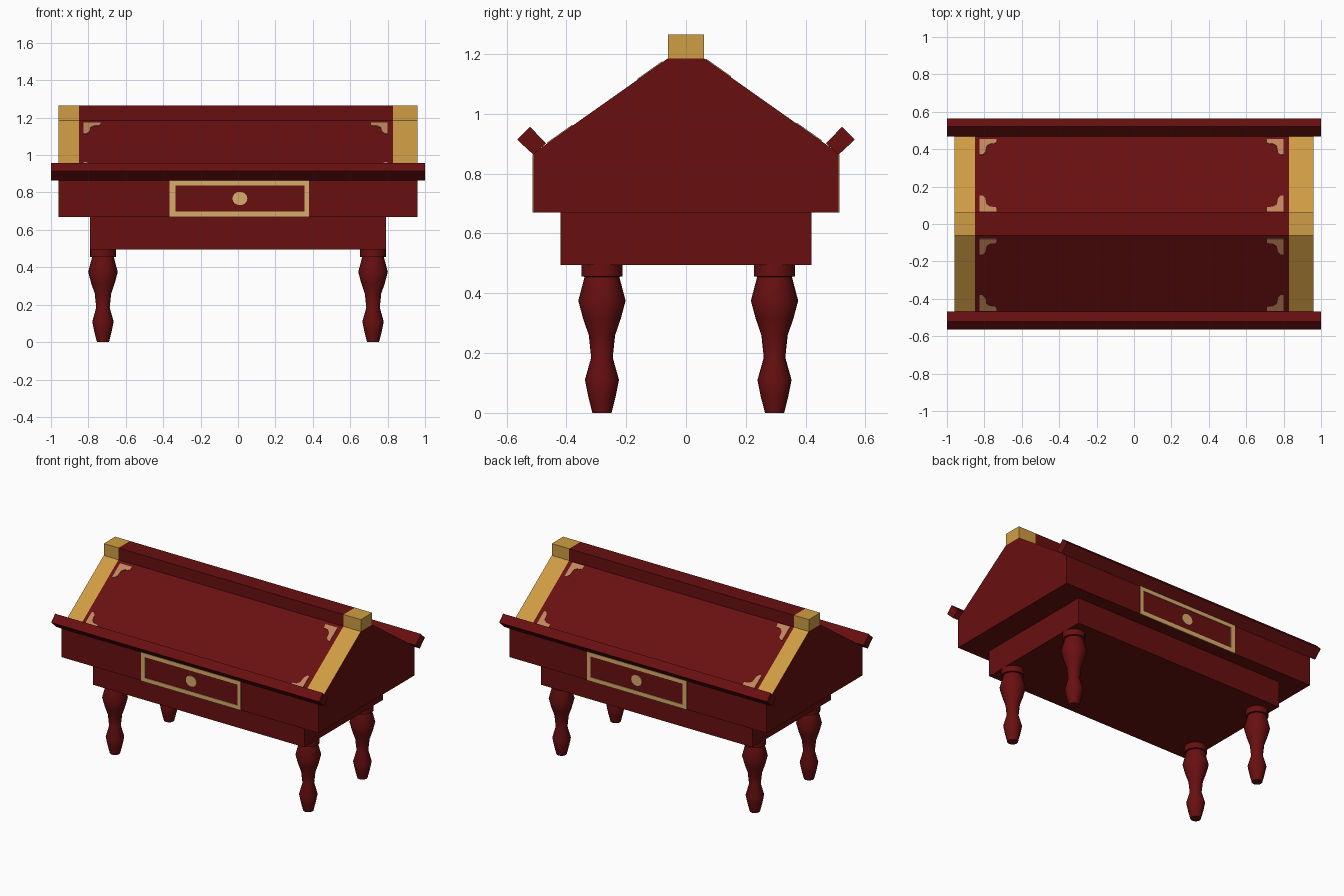
import bpy, bmesh, math
from mathutils import Vector

if "Cube" in bpy.data.objects:
    bpy.data.objects.remove(bpy.data.objects["Cube"])


def srgb(*c):
    return tuple(((v / 255 + 0.055) / 1.055) ** 2.4 for v in c) + (1,)


def material(name, *c):
    m = bpy.data.materials.new(name)
    m.diffuse_color = srgb(*c)
    m.use_nodes = True
    m.node_tree.nodes["Principled BSDF"].inputs["Base Color"].default_value = m.diffuse_color
    return m


RED = material("dark red lacquer", 104, 15, 16)
GOLD = material("gold trim", 207, 157, 67)
TAN = material("drawer trim", 216, 173, 108)
BRASS = material("corner ornament", 192, 134, 92)


def finish(name, bm, *mats):
    bmesh.ops.recalc_face_normals(bm, faces=bm.faces)
    me = bpy.data.meshes.new(name)
    bm.to_mesh(me)
    bm.free()
    for m in mats:
        me.materials.append(m)
    ob = bpy.data.objects.new(name, me)
    bpy.context.collection.objects.link(ob)
    return ob


def add_prism(bm, pts, offset):
    """Extrude a flat polygon along an offset vector."""
    f = bm.faces.new([bm.verts.new(p) for p in pts])
    r = bmesh.ops.extrude_face_region(bm, geom=[f], use_keep_orig=True)
    bmesh.ops.translate(bm, vec=offset, verts=[v for v in r["geom"] if isinstance(v, bmesh.types.BMVert)])


def loft_x(name, profile, xs, rule, *mats):
    """Sweep a (y, z) profile through the x stations; rule picks a material per face."""
    bm = bmesh.new()
    rings = [[bm.verts.new((x, y, z)) for y, z in profile] for x in xs]
    n = len(profile)
    for a, b in zip(rings, rings[1:]):
        for i in range(n):
            bm.faces.new((a[i], a[(i + 1) % n], b[(i + 1) % n], b[i]))
    bm.faces.new(rings[0])
    bm.faces.new(rings[-1])
    bm.normal_update()
    for f in bm.faces:
        f.material_index = rule(f, f.calc_center_median())
    return finish(name, bm, *mats)


def box_profile(y, z0, z1):
    return [(-y, z0), (y, z0), (y, z1), (-y, z1)]


XS = [-0.96, -0.85, 0.83, 0.96]


def at_end(c):
    return not XS[1] < c.x < XS[2]


# gabled body, gold bands on the slopes only
half = [(0.51, 0.67), (0.51, 0.868), (0.061, 1.185)]
body = half + [(-y, z) for y, z in reversed(half)]
loft_x("gabled_body", body, XS,
       lambda f, c: int(at_end(c) and c.z > 0.95 and abs(f.normal.x) < 0.5), RED, GOLD)

# ridge with gold end blocks
loft_x("ridge", box_profile(0.061, 1.185, 1.265), XS, lambda f, c: int(at_end(c)), RED, GOLD)

# lower apron
loft_x("apron", box_profile(0.42, 0.495, 0.67), [-0.79, 0.79], lambda f, c: 0, RED)

# slanted book ledges
for s, side in ((-1, "front"), (1, "back")):
    loft_x(side + "_ledge", [(s * y, z) for y, z in
           ((0.51, 0.863), (0.468, 0.901), (0.522, 0.957), (0.565, 0.914))],
           [-1, 1], lambda f, c: 0, RED)

# painted drawer outlines and knobs on both long sides
T = 0.004
for s, side in ((-1, "front"), (1, "back")):
    bm = bmesh.new()
    y = s * 0.51
    for x0, x1, z0, z1 in ((-0.365, 0.38, 0.67, 0.698), (-0.365, 0.38, 0.838, 0.864),
                           (-0.365, -0.335, 0.698, 0.838), (0.355, 0.38, 0.698, 0.838)):
        add_prism(bm, [(x0, y, z0), (x1, y, z0), (x1, y, z1), (x0, y, z1)], (0, s * T, 0))
    finish(side + "_drawer_frame", bm, TAN)
    bm = bmesh.new()
    ring = [i * math.tau / 16 for i in range(16)]
    add_prism(bm, [(0.01 + 0.04 * math.cos(a), y, 0.768 + 0.036 * math.sin(a)) for a in ring],
              (0, s * T, 0))
    finish(side + "_drawer_knob", bm, TAN)

# corner ornaments on both slopes
SLOPE = (1.185 - 0.868) / (0.51 - 0.061)
BRACKET = [(0, 0), (0.09, 0), (0.088, 0.022), (0.055, 0.026), (0.036, 0.038),
           (0.03, 0.07), (0.016, 0.084), (0, 0.084)]
for s, side, ylow, yhigh in ((-1, "front", -0.463, -0.078), (1, "back", 0.066, 0.453)):
    bm = bmesh.new()
    normal = Vector((0, s * SLOPE, 1)).normalized()
    for x0, dx in ((-0.825, 1), (0.80, -1)):
        for y0, dy in ((ylow, 1), (yhigh, -1)):
            pts = []
            for u, v in BRACKET:
                y = y0 + dy * v
                pts.append((x0 + dx * u, y, 1.185 - SLOPE * (abs(y) - 0.061)))
            add_prism(bm, pts, normal * 0.003)
    finish(side + "_corner_ornaments", bm, BRASS)

# turned legs
PROFILE = [(0.032, 0), (0.046, 0.055), (0.057, 0.11), (0.036, 0.185), (0.044, 0.26),
           (0.063, 0.315), (0.079, 0.375), (0.058, 0.455), (0.069, 0.456), (0.069, 0.5)]
N = 20
for x, xn in ((-0.722, "left"), (0.722, "right")):
    for y, yn in ((-0.281, "front"), (0.296, "back")):
        bm = bmesh.new()
        rings = [[bm.verts.new((x + r * math.cos(i * math.tau / N), y + r * math.sin(i * math.tau / N), z))
                  for i in range(N)] for r, z in PROFILE]
        for a, b in zip(rings, rings[1:]):
            for i in range(N):
                bm.faces.new((a[i], a[(i + 1) % N], b[(i + 1) % N], b[i]))
        bm.faces.new(rings[0])
        bm.faces.new(rings[-1])
        leg = finish(f"{yn}_{xn}_leg", bm, RED)
        bpy.ops.object.select_all(action="DESELECT")
        leg.select_set(True)
        bpy.context.view_layer.objects.active = leg
        bpy.ops.object.shade_smooth_by_angle(angle=math.radians(40))
